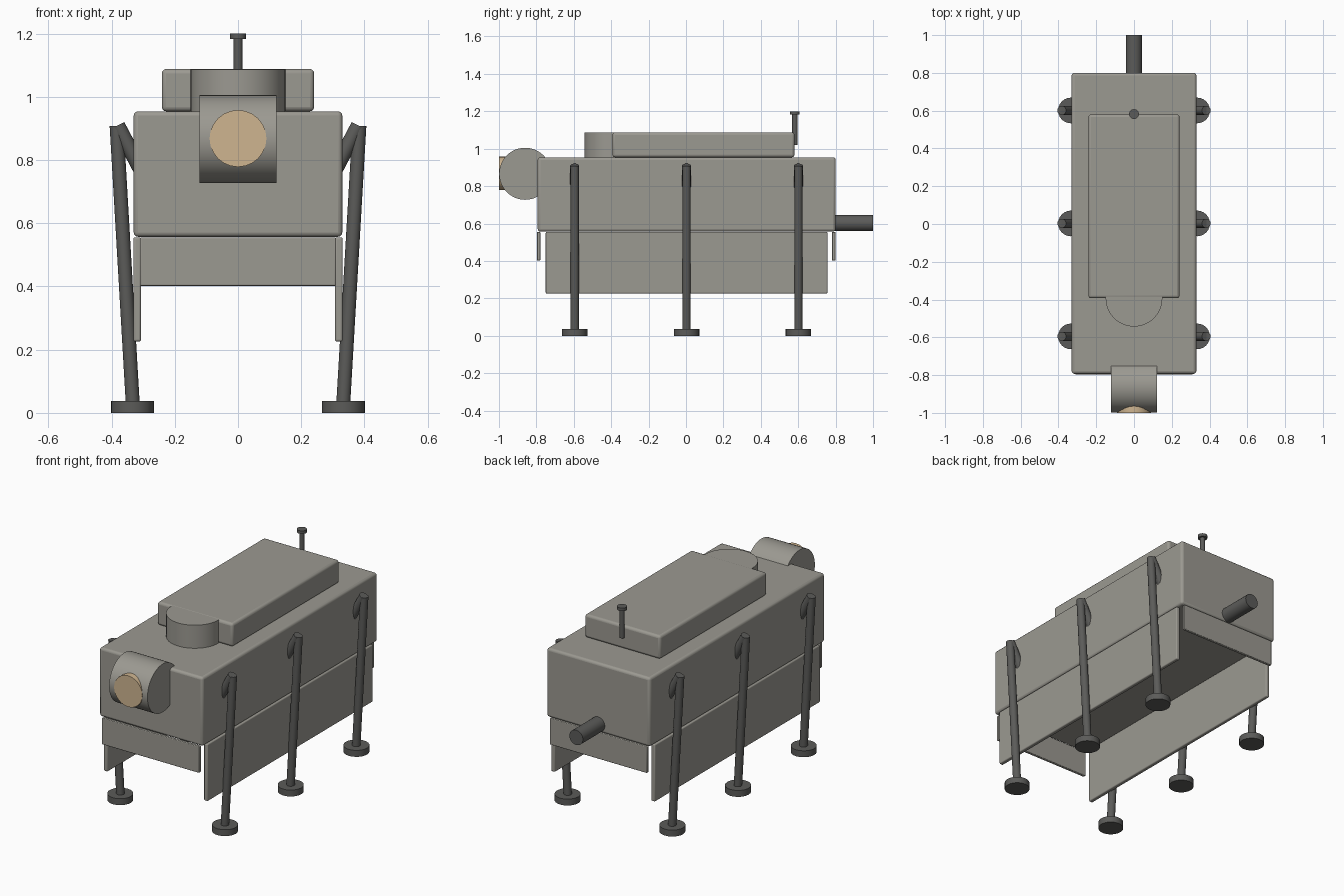
import bpy
import math
from mathutils import Vector

if "Cube" in bpy.data.objects:
    bpy.data.objects.remove(bpy.data.objects["Cube"], do_unlink=True)


def material(name, rgb):
    m = bpy.data.materials.new(name)
    m.use_nodes = True
    colour = (*rgb, 1)
    m.diffuse_color = colour
    m.node_tree.nodes["Principled BSDF"].inputs["Base Color"].default_value = colour
    return m


GREY = material("warm_grey", (0.33, 0.32, 0.285))
DARK = material("dark_grey", (0.105, 0.105, 0.1))
TAN = material("tan_lens", (0.62, 0.46, 0.28))


def finish(name, mat):
    obj = bpy.context.object
    obj.name = obj.data.name = name
    obj.data.materials.append(mat)
    return obj


def box(name, low, high, bevel, mat=GREY):
    """Rounded box between two corners."""
    low, high = Vector(low), Vector(high)
    bpy.ops.mesh.primitive_cube_add(size=1, location=(low + high) / 2)
    obj = finish(name, mat)
    obj.scale = high - low
    bpy.ops.object.transform_apply(location=False, rotation=False, scale=True)
    mod = obj.modifiers.new("Rounded edges", "BEVEL")
    mod.width = bevel
    mod.segments = 3
    bpy.ops.object.shade_smooth_by_angle(angle=math.radians(35))
    return obj


def rod(name, start, end, radius, mat=DARK, sides=24):
    """Cylinder between two points."""
    start, end = Vector(start), Vector(end)
    axis = end - start
    bpy.ops.mesh.primitive_cylinder_add(vertices=sides, radius=radius, depth=axis.length,
                                        location=(start + end) / 2,
                                        rotation=axis.to_track_quat("Z", "Y").to_euler())
    obj = finish(name, mat)
    bpy.ops.object.shade_smooth_by_angle(angle=math.radians(35))
    return obj


# Hull and raised deck with its rounded nose
box("hull", (-0.33, -0.793, 0.557), (0.33, 0.8, 0.954), 0.014)
box("upper_deck", (-0.241, -0.393, 0.954), (0.241, 0.58, 1.088), 0.014)
rod("deck_nose", (0, -0.393, 0.954), (0, -0.393, 1.087), 0.15, GREY, 48)

# Lamp drum on the front with its lens
rod("lamp_drum", (-0.122, -0.86, 0.866), (0.122, -0.86, 0.866), 0.139, GREY, 48)
rod("lamp_lens", (0, -0.93, 0.868), (0, -1, 0.868), 0.09, TAN)

# Skirts hanging below the hull
for end, y in (("front", -0.788), ("back", 0.79)):
    box(end + "_skirt", (-0.31, y - 0.009, 0.402), (0.31, y + 0.009, 0.555), 0.004)
for side, x in (("left", 0.319), ("right", -0.319)):
    box(side + "_skirt", (x - 0.012, -0.75, 0.226), (x + 0.012, 0.756, 0.555), 0.006)

# Tail pipe and mast
rod("tail_pipe", (0, 0.75, 0.602), (0, 1, 0.602), 0.043)
rod("mast", (0, 0.582, 1.02), (0, 0.582, 1.19), 0.014)
rod("mast_cap", (0, 0.582, 1.182), (0, 0.582, 1.2), 0.026)

# Three pairs of legs: strut, shin and round foot
for side, s in (("left", 1), ("right", -1)):
    for place, y in (("front", -0.595), ("middle", 0.003), ("back", 0.601)):
        tag = f"{place}_{side}_"
        rod(tag + "strut", (s * 0.3, y, 0.755), (s * 0.381, y, 0.909), 0.024)
        rod(tag + "shin", (s * 0.333, y, 0.03), (s * 0.384, y, 0.908), 0.022)
        rod(tag + "foot", (s * 0.334, y, 0), (s * 0.334, y, 0.037), 0.068)
